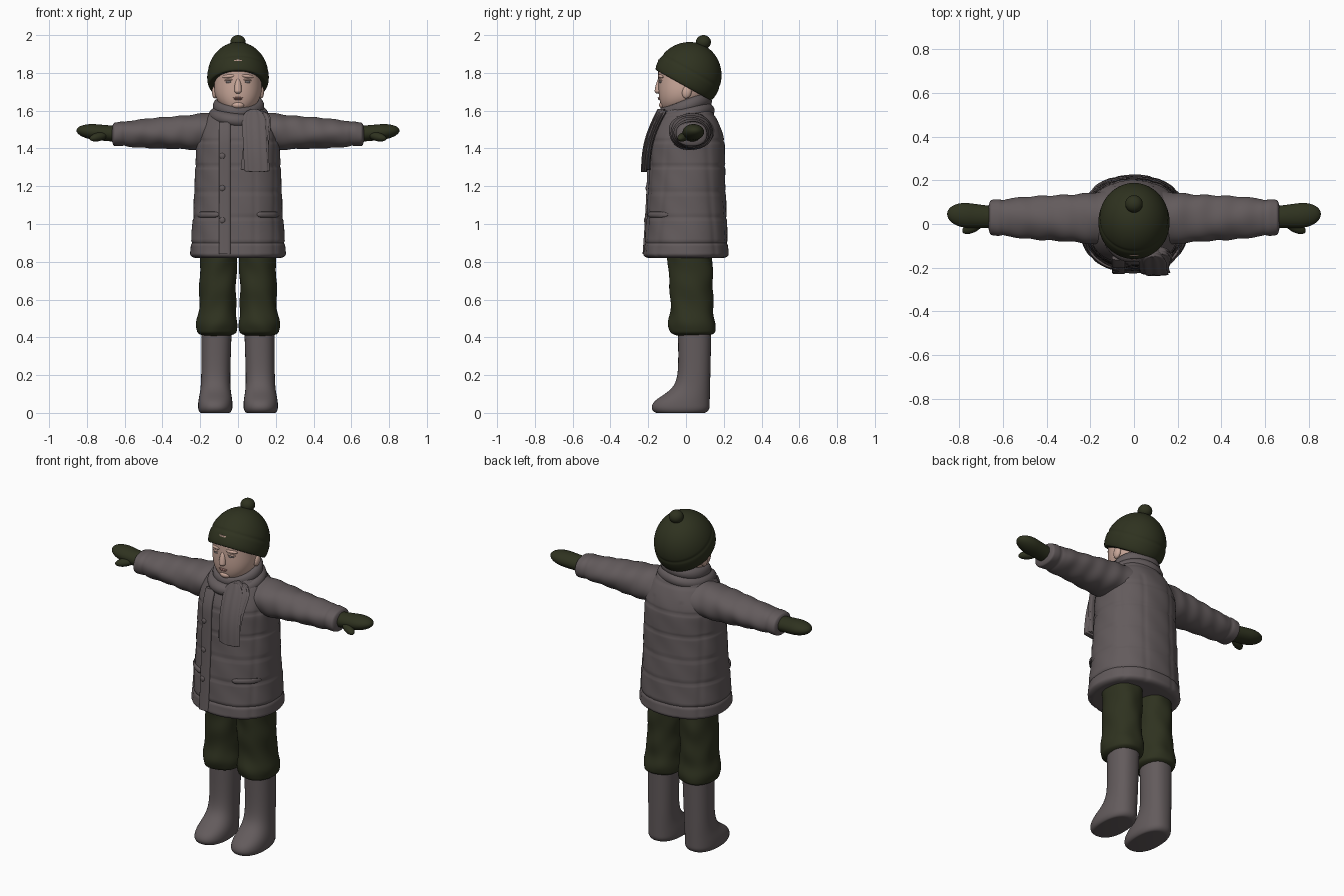
import bpy, bmesh
from math import sin, cos, pi, exp, radians
from mathutils import Vector, Matrix

if "Cube" in bpy.data.objects:
    bpy.data.objects.remove(bpy.data.objects["Cube"])


def material(name, red, green, blue):
    mat = bpy.data.materials.new(name)
    mat.use_nodes = True
    colour = (red, green, blue, 1)
    mat.diffuse_color = colour
    mat.node_tree.nodes["Principled BSDF"].inputs["Base Color"].default_value = colour
    return mat


GREY = material("warm grey cloth", 0.125, 0.105, 0.108)
GREEN = material("dark green wool", 0.028, 0.032, 0.014)
SKIN = material("skin", 0.6, 0.4, 0.33)
LIP = material("lips", 0.42, 0.22, 0.19)
EYE = material("eye grey", 0.25, 0.22, 0.22)
X, Y, Z = Vector((1, 0, 0)), Vector((0, 1, 0)), Vector((0, 0, 1))


def finish(name, bm, mat):
    bmesh.ops.recalc_face_normals(bm, faces=bm.faces)
    mesh = bpy.data.meshes.new(name)
    bm.to_mesh(mesh)
    bm.free()
    mesh.materials.append(mat)
    ob = bpy.data.objects.new(name, mesh)
    bpy.context.collection.objects.link(ob)
    bpy.ops.object.select_all(action='DESELECT')
    ob.select_set(True)
    bpy.context.view_layer.objects.active = ob
    bpy.ops.object.shade_smooth_by_angle(angle=radians(50))


def line(start, end):
    return lambda t: Vector(start).lerp(Vector(end), t)


def cap(t, first, last, power=2):
    """Round off the first and last parts of a run from 0 to 1."""
    gap = 0
    if t < first:
        gap = 1 - t / first
    elif t > 1 - last:
        gap = 1 - (1 - t) / last
    return max(1 - gap ** power, 0.0001) ** (1 / power)


def bump(value, centre, width):
    return exp(-((value - centre) / width) ** 2)


def no_relief(p, a):
    return 0


def loft(name, mat, path, size, u, v, seg=40, rows=40, power=2, relief=no_relief, side=1):
    """Sweep a rounded section; path(t) is its centre, size(t) its half widths."""
    bm = bmesh.new()
    rings = []
    for row in range(rows + 1):
        t = (1 - cos(pi * row / rows)) / 2
        centre, (wide, deep) = path(t), size(t)
        ring = []
        for i in range(seg):
            a = 2 * pi * i / seg
            k = (abs(cos(a)) ** power + abs(sin(a)) ** power) ** (-1 / power)
            off = u * (wide * cos(a) * k) + v * (deep * sin(a) * k)
            p = centre + off * (1 + relief(centre + off, a))
            p.x *= side
            ring.append(bm.verts.new(p))
        rings.append(ring)
    for low, high in zip(rings, rings[1:]):
        for i in range(seg):
            j = (i + 1) % seg
            bm.faces.new((low[i], low[j], high[j], high[i]))
    bm.faces.new(rings[0])
    bm.faces.new(rings[-1])
    finish(name, bm, mat)


def ball(name, mat, pos, size, turn=(0, 0, 0)):
    bm = bmesh.new()
    bmesh.ops.create_uvsphere(bm, u_segments=24, v_segments=16, radius=1)
    bm.transform(Matrix.Diagonal((*size, 1)))
    for axis, degrees in zip("XYZ", turn):
        bm.transform(Matrix.Rotation(radians(degrees), 4, axis))
    bm.transform(Matrix.Translation(pos))
    finish(name, bm, mat)


# Quilted coat: flared hem, rounded shoulders, stitched bands and panels
HEM, COLLAR, ROUND = 0.82, 1.65, 2.25


def coat_size(t):
    shoulder = 1 - 0.55 * max(0, (t - 0.7) / 0.3) ** 2
    wide = (0.22 + 0.035 * (1 - t) ** 2) * shoulder
    return wide, wide * 0.89


def coat_hem_size(t):
    return [s * (0.85 + 0.15 * cap(t, 0.03, 0)) for s in coat_size(t)]


def coat_front(x, z):
    wide, deep = coat_size((z - HEM) / (COLLAR - HEM))
    return Vector((x, -deep * (1 - abs(x / wide) ** ROUND) ** (1 / ROUND), z))


def quilt(p, a):
    bands = max(0, cos((p.z - 0.9) * 2 * pi / 0.135)) ** 20
    panels = bump(abs(p.x), 0.09, 0.01) + bump(abs(p.x), 0.195, 0.01)
    wave = sin(p.z * 31 + a * 3) * cos(a * 5 + p.z * 9)
    return 0.008 * wave - 0.024 * bands - 0.015 * panels * (p.z < 1.5)


loft("coat_body", GREY, line((0, 0, HEM), (0, 0.01, COLLAR)), coat_hem_size, X, Y,
     seg=128, rows=110, power=ROUND, relief=quilt)

# Front closing strip and its buttons
loft("coat_placket", GREY, lambda t: coat_front(-0.07, 0.84 + 0.7 * t),
     lambda t: (0.03, 0.01), X, Y, seg=24, power=4)
for i in range(3):
    ball(f"coat_button_{i + 1}", GREY, coat_front(-0.083, 1.02 + 0.17 * i) - Y * 0.01,
         (0.016, 0.008, 0.016))


# Soft folds for sleeves and trousers
def sleeve_folds(p, a):
    return 0.022 * sin(p.x * 62 + 1.5 * sin(a)) + 0.02 * sin(a * 4 + p.x * 17) - 0.05 * bump(p.x, 0.6, 0.01)


def trouser_folds(p, a):
    return 0.03 * sin(p.z * 38 + 2 * sin(a + 1)) * cos(a * 2 + 0.5) + 0.015 * sin(a * 5 + p.z * 20)


def sleeve_size(t):
    end = cap(t, 0, 0.03)
    return (0.125 - 0.045 * t) * end, (0.105 - 0.043 * t) * end


def mitten_size(t):
    end = cap(t, 0, 0.45)
    return (0.048 + 0.015 * t) * end, 0.042 * end


def trouser_size(t):
    wide = (0.097 + 0.012 * bump(t, 0.13, 0.1)) * cap(t, 0.06, 0)
    return wide, wide * (1.13 + 0.1 * t)


# The foot is the boot shaft stretched forward near the ground
def toe(t):
    return 0.075 / (1 + (t * 4.2) ** 4)


def boot_path(t):
    return Vector((0.121 - 0.007 * t, 0.046 - toe(t), 0.43 * t))


def boot_size(t):
    sole = 0.8 + 0.2 * cap(t, 0.08, 0)
    wide = 0.072 + 0.008 * t + toe(t) / 4
    return wide * sole, (0.078 + 0.01 * t + toe(t)) * sole


def flap_size(t):
    return 0.01 * cap(t, 0.2, 0.2), 0.015 * cap(t, 0.2, 0.2)


for side, word in ((1, "left"), (-1, "right")):
    loft(f"{word}_sleeve", GREY, line((0.1, 0.025, 1.49), (0.67, 0.03, 1.475)), sleeve_size,
         Y, Z, seg=48, rows=70, relief=sleeve_folds, side=side)
    loft(f"{word}_mitten", GREEN, line((0.62, 0.03, 1.475), (0.855, 0.045, 1.495)), mitten_size,
         Y, Z, side=side)
    ball(f"{word}_mitten_thumb", GREEN, (side * 0.737, -0.012, 1.462), (0.055, 0.026, 0.023),
         (0, side * 12, side * -28))
    loft(f"{word}_pocket_flap", GREY, lambda t: coat_front(0.1 + 0.12 * t, 1.05), flap_size,
         Y, Z, seg=16, side=side)
    loft(f"{word}_trouser_leg", GREEN, line((0.114, 0.035, 0.4), (0.1, 0.02, 0.9)), trouser_size,
         X, Y, seg=48, rows=60, power=2.2, relief=trouser_folds, side=side)
    loft(f"{word}_boot", GREY, boot_path, boot_size, X, Y, power=2.3, side=side)

    # Features on each side of the face
    ball(f"{word}_ear", SKIN, (side * 0.122, 0.005, 1.7), (0.016, 0.025, 0.036), (-15, 0, 0))
    slant = (0, side * 6, side * 18)
    ball(f"{word}_eye", EYE, (side * 0.05, -0.135, 1.752), (0.017, 0.007, 0.006), slant)
    ball(f"{word}_eyelid", SKIN, (side * 0.05, -0.134, 1.762), (0.024, 0.009, 0.006), slant)
    ball(f"{word}_brow", SKIN, (side * 0.05, -0.132, 1.782), (0.034, 0.012, 0.01), slant)


# Head, narrowing to the jaw, with a nearly upright face
def head_size(t):
    round_off = cap(t, 0.5, 0.3, 2.4)
    return 0.126 * round_off, 0.134 * round_off


def head_path(t):
    return Vector((0, head_size(t)[1] - 0.147 + 0.03 * (1 - t) ** 6, 1.6 + 0.27 * t))


loft("head", SKIN, head_path, head_size, X, Y, seg=48, power=2.15)
loft("neck", SKIN, line((0, 0.01, 1.5), (0, 0, 1.7)), lambda t: (0.068, 0.075), X, Y)
loft("nose", SKIN, line((0, -0.148, 1.69), (0, -0.138, 1.775)),
     lambda t: (0.02 * cap(t, 0.2, 0.9), 0.02 * cap(t, 0.2, 0.9)), X, Y, seg=24)
ball("upper_lip", LIP, (0, -0.14, 1.668), (0.026, 0.01, 0.004))
ball("lower_lip", LIP, (0, -0.138, 1.661), (0.021, 0.01, 0.005))
ball("chin", SKIN, (0, -0.118, 1.63), (0.034, 0.025, 0.02))

# Knitted hat on a tilted axis, with a turned-up rim and a pompom
LEAN = Matrix.Rotation(radians(-29), 3, 'X')
UP, BACK = LEAN @ Z, LEAN @ Y
RIM = Vector((0, -0.015, 1.735))


def hat_size(t):
    dome = cap(t, 0, 0.8) * (0.92 + 0.08 * cap(t, 0.2, 0))
    return 0.163 * dome, 0.177 * dome


def rim_fold(p, a):
    return -0.02 * bump((p - RIM).dot(UP), 0.085, 0.008)


loft("hat", GREEN, line(RIM, RIM + UP * 0.237), hat_size, X, BACK, seg=64, rows=60, relief=rim_fold)
ball("hat_pompom", GREEN, (0, 0.092, 1.963), (0.04, 0.04, 0.037))


# Scarf wrapped twice around the neck
def scarf_wrap(name, centre, radius, thick, tilt):
    bm = bmesh.new()
    bmesh.ops.create_grid(bm, x_segments=64, y_segments=16, size=pi)
    for vert in bm.verts:
        a, b = vert.co.x, vert.co.y
        out = radius + thick * cos(b) * (1 + 0.12 * sin(3 * a + 1))
        vert.co = (cos(a) * out, sin(a) * out * 1.05, 0.036 * sin(b) + 0.006 * sin(2 * a))
    bmesh.ops.remove_doubles(bm, verts=bm.verts, dist=0.0001)
    bm.transform(Matrix.Translation(centre) @ Matrix.Rotation(radians(tilt), 4, 'X'))
    finish(name, bm, GREY)


scarf_wrap("scarf_lower_wrap", (0, -0.01, 1.575), 0.122, 0.036, 12)
scarf_wrap("scarf_upper_wrap", (0, 0, 1.622), 0.108, 0.028, 17)


# Hanging scarf ends with lengthwise pleats
def pleats(p, a):
    return 0.09 * cos(a * 9)


for word, start, end in (("front", (0.085, -0.13, 1.61), (0.1, -0.222, 1.275)),
                         ("back", (0.115, -0.12, 1.6), (0.08, -0.205, 1.285))):
    straight = line(start, end)
    loft(f"scarf_{word}_end", GREY, lambda t: straight(t) - Y * 0.025 * sin(pi * t),
         lambda t: (0.062 * cap(t, 0.2, 0.02), 0.019 - 0.004 * t), X, Y, seg=54, power=3, relief=pleats)
